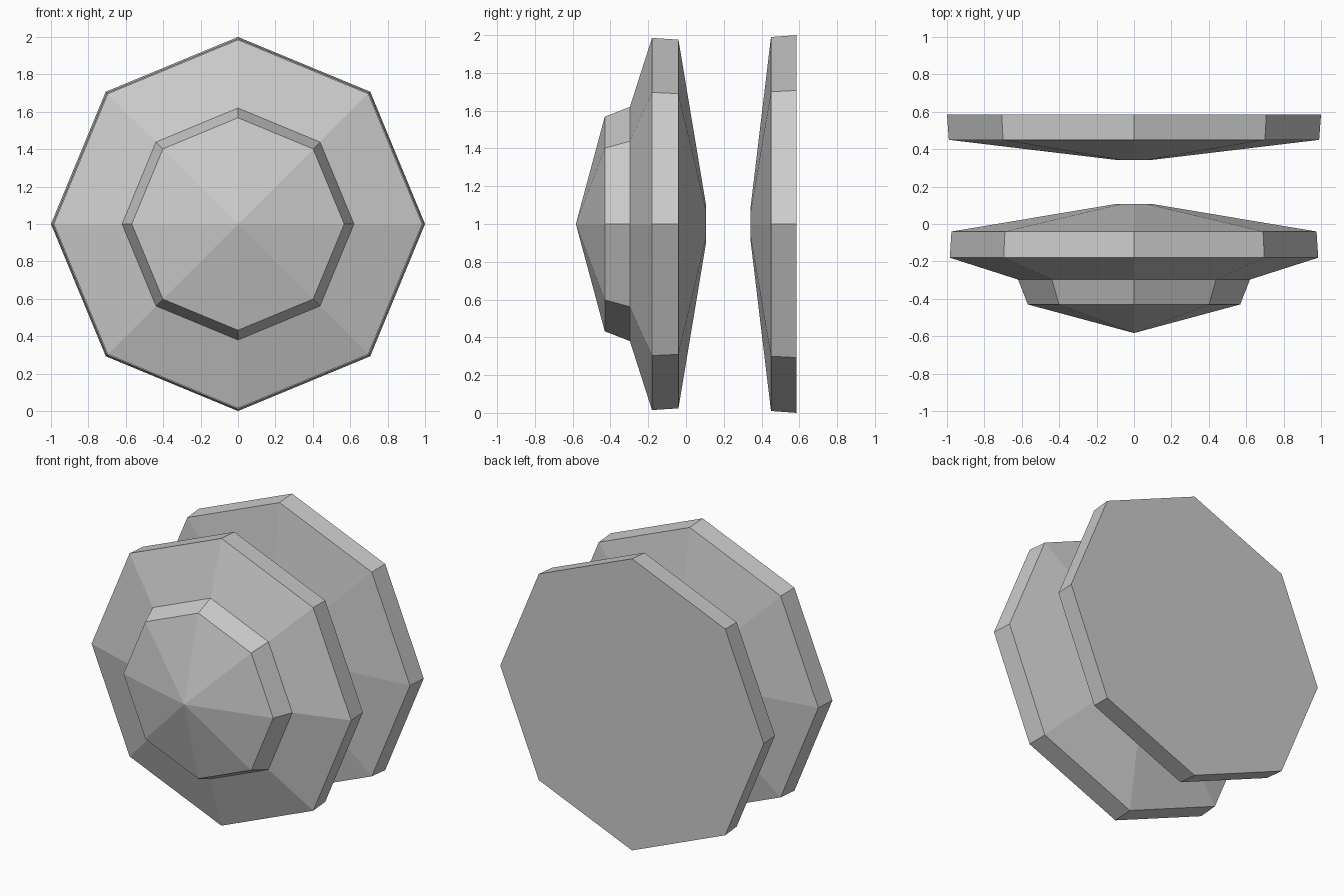
import bpy, bmesh, math

if "Cube" in bpy.data.objects:
    bpy.data.objects.remove(bpy.data.objects["Cube"])

SIDES = 8
CENTRE_Z = 1.0


def lathe_y(name, profile):
    """Spin (y, radius) points around the y axis into an eight-sided solid."""
    bm = bmesh.new()
    rings = []
    for y, r in profile:
        count = SIDES if r > 0 else 1
        rings.append([bm.verts.new((r * math.cos(math.tau * i / SIDES), y,
                                    CENTRE_Z + r * math.sin(math.tau * i / SIDES)))
                      for i in range(count)])
    for a, b in zip(rings, rings[1:]):
        for i in range(SIDES):
            j = (i + 1) % SIDES
            if len(a) == 1:
                bm.faces.new((a[0], b[i], b[j]))
            else:
                bm.faces.new((a[i], a[j], b[j], b[i]))
    # flat end caps
    for ring in (rings[0], rings[-1]):
        if len(ring) > 1:
            bm.faces.new(ring)
    bmesh.ops.recalc_face_normals(bm, faces=bm.faces)
    mesh = bpy.data.meshes.new(name)
    bm.to_mesh(mesh)
    bm.free()
    obj = bpy.data.objects.new(name, mesh)
    bpy.context.collection.objects.link(obj)
    return obj


# Front disc: pointed hub, stepped collar, wide rim, tapered back
lathe_y("front_disc", [(-0.583, 0), (-0.43, 0.568), (-0.297, 0.62),
                       (-0.18, 0.985), (-0.04, 0.976), (0.107, 0.095)])

# Rear disc: tapered front, wide rim, flat back
lathe_y("rear_disc", [(0.342, 0.09), (0.45, 0.99), (0.585, 1.0)])
